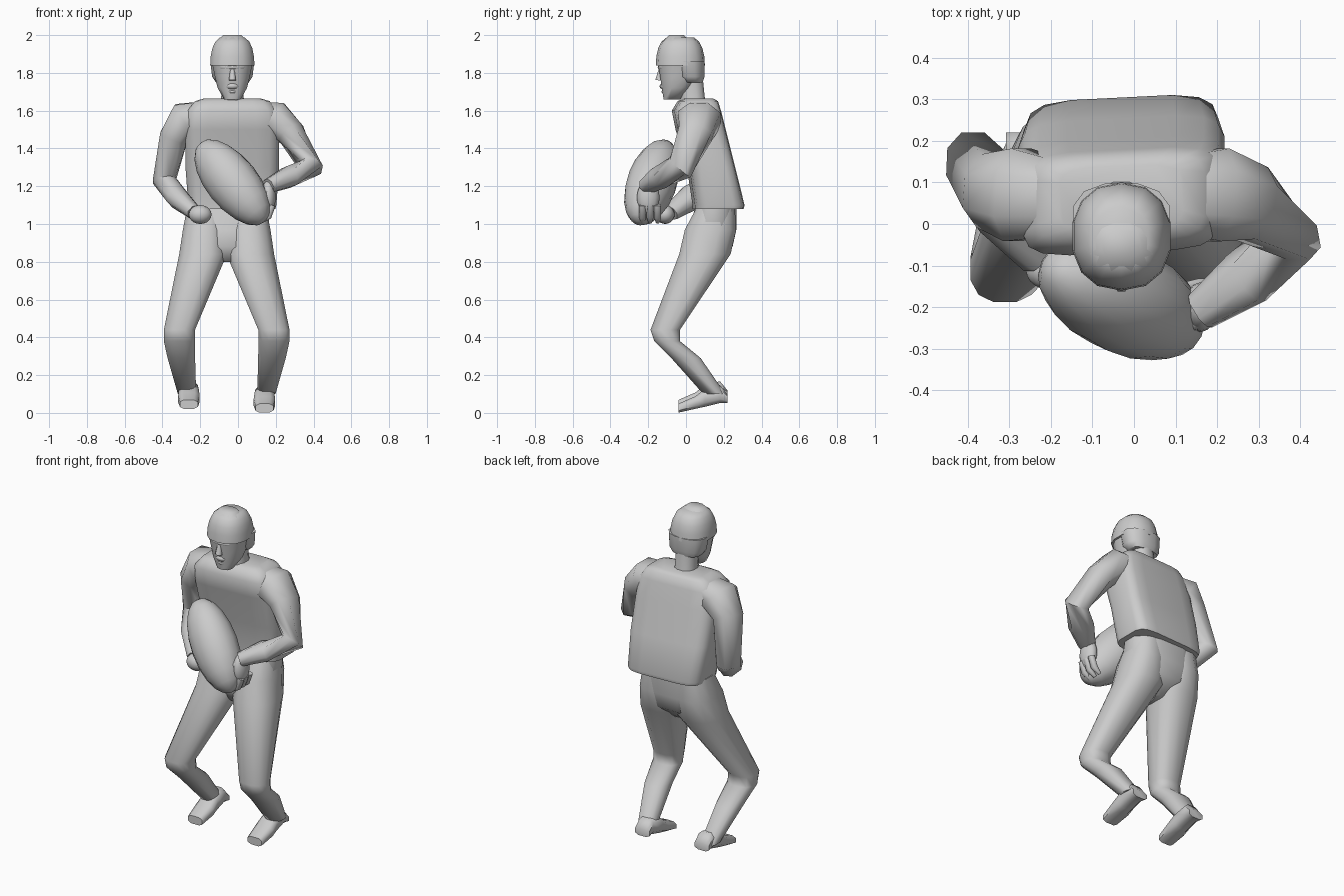
import bpy
import bmesh
from math import sin, cos, tau, radians
from mathutils import Vector

cube = bpy.data.objects.get("Cube")
if cube:
    bpy.data.objects.remove(cube, do_unlink=True)

X, Y, Z = Vector((1, 0, 0)), Vector((0, 1, 0)), Vector((0, 0, 1))
HEAD_X = -0.03


def finish(name, bm):
    """Turn the working mesh into a smooth object that keeps its hard edges."""
    bmesh.ops.recalc_face_normals(bm, faces=bm.faces)
    mesh = bpy.data.meshes.new(name)
    bm.to_mesh(mesh)
    bm.free()
    obj = bpy.data.objects.new(name, mesh)
    bpy.context.collection.objects.link(obj)
    bpy.ops.object.select_all(action='DESELECT')
    obj.select_set(True)
    bpy.context.view_layer.objects.active = obj
    bpy.ops.object.shade_smooth_by_angle(angle=radians(62))


def signed_power(value, exponent):
    return abs(value) ** exponent * (1 if value > 0 else -1)


def loft(name, rings, frames, sides, square):
    """Skin rings of (centre, radius_u, radius_v), each in its (u, v) frame."""
    bm = bmesh.new()
    loops = []
    for (centre, radius_u, radius_v), (u, v) in zip(rings, frames):
        loop = []
        for k in range(sides):
            angle = tau * (k + 0.5) / sides
            across = u * radius_u * signed_power(cos(angle), 2 / square)
            along = v * radius_v * signed_power(sin(angle), 2 / square)
            loop.append(bm.verts.new(Vector(centre) + across + along))
        loops.append(loop)
    for low, high in zip(loops, loops[1:]):
        for k in range(sides):
            n = (k + 1) % sides
            bm.faces.new((low[k], low[n], high[n], high[k]))
    bm.faces.new(loops[0])
    bm.faces.new(loops[-1])
    finish(name, bm)


def stack(name, x, levels, sides=12, square=2.4, skew=0):
    """Horizontal sections given as (z, half width, front y, back y)."""
    rings = [((x, (front + back) / 2, z), half, (back - front) / 2)
             for z, half, front, back in levels]
    loft(name, rings, [(X + Y * skew, Y)] * len(rings), sides, square)


def limb(name, joints, radii, depth=1.2):
    """Tube through the joints, with each ring square to the path."""
    points = [Vector(joint) for joint in joints]
    frames = []
    for i, point in enumerate(points):
        before, after = points[max(i - 1, 0)], points[min(i + 1, len(points) - 1)]
        tangent = ((point - before).normalized() + (after - point).normalized()).normalized()
        v = (Y - tangent * tangent.dot(Y)).normalized()
        frames.append((tangent.cross(v), v))
    rings = [(point, radius, radius * depth) for point, radius in zip(points, radii)]
    loft(name, rings, frames, sides=8, square=2.3)


def blob(name, centre, radii, direction=Z):
    """Low-poly ellipsoid whose third radius lies along the direction."""
    bm = bmesh.new()
    bmesh.ops.create_uvsphere(bm, u_segments=14, v_segments=10, radius=1)
    turn = Vector(direction).to_track_quat('Z', 'Y')
    for vert in bm.verts:
        scaled = Vector([c * r for c, r in zip(vert.co, radii)])
        vert.co = turn @ scaled + Vector(centre)
    finish(name, bm)


# Shirt, leaning forward with a boxy hem
stack("shirt", HEAD_X, [(1.08, 0.23, 0.04, 0.3), (1.1, 0.235, 0.04, 0.305),
                        (1.3, 0.25, 0.01, 0.255), (1.5, 0.25, -0.05, 0.205),
                        (1.6, 0.24, -0.07, 0.18), (1.65, 0.2, -0.04, 0.165),
                        (1.665, 0.15, -0.01, 0.14)], sides=16, square=5, skew=0.05)

# Trouser seat filling between the legs
stack("hips", -0.05, [(1.1, 0.22, 0.05, 0.27), (0.97, 0.22, 0.01, 0.27),
                      (0.88, 0.18, -0.01, 0.25), (0.8, 0.03, 0.02, 0.16)], square=2.6)

# Legs and feet, mirrored about the crotch; sections run waist, hip, thigh, knee, calf, ankle
LEG = [(0.11, 0.16, 1.1, 0.1, 0.1), (0.12, 0.13, 0.97, 0.115, 0.14),
       (0.125, 0.1, 0.84, 0.13, 0.14), (0.25, -0.11, 0.44, 0.085, 0.08),
       (0.25, -0.1, 0.38, 0.085, 0.07), (0.24, 0, 0.29, 0.075, 0.08),
       (0.21, 0.15, 0.1, 0.05, 0.06)]
FOOT = [(0.22, 0.05, 0.05, 0.1), (0.18, 0.05, 0.05, 0.15), (0.1, 0.055, 0.03, 0.13),
        (0.05, 0.06, 0.02, 0.09), (-0.04, 0.05, 0, 0.05)]
for label, side, lift in (("left", 1, 0), ("right", -1, 0.02)):
    crotch = -0.06
    sections = [((crotch + side * out, y, z), width, thick)
                for out, y, z, width, thick in LEG]
    loft(label + "_leg", sections, [(X, Y)] * len(LEG), sides=12, square=2.4)
    sections = [((crotch + side * 0.2, y, (low + high) / 2 + lift), width, (high - low) / 2)
                for y, width, low, high in FOOT]
    loft(label + "_foot", sections, [(X, Z)] * len(FOOT), sides=8, square=3)

# Arms from collarbone over shoulder and elbow to wrist
ARM_RADII = (0.08, 0.1, 0.08, 0.065, 0.06, 0.04)
limb("right_arm", [(-0.18, 0.06, 1.575), (-0.28, 0.07, 1.555), (-0.34, 0.08, 1.46),
                   (-0.39, 0.15, 1.23), (-0.32, 0.03, 1.14), (-0.23, -0.08, 1.06)], ARM_RADII)
limb("left_arm", [(0.1, 0.07, 1.575), (0.2, 0.07, 1.555), (0.28, 0.05, 1.48),
                  (0.385, -0.03, 1.3), (0.27, -0.13, 1.25), (0.16, -0.21, 1.2)], ARM_RADII)

# Hands cradling the ball
blob("right_hand", (-0.2, -0.11, 1.05), (0.05, 0.05, 0.06), X)
blob("left_hand", (0.16, -0.2, 1.14), (0.04, 0.06, 0.09))
for i in range(3):
    y = -0.23 + 0.04 * i
    limb("left_finger", [(0.18, y, 1.1), (0.16, y, 1.04), (0.12, y, 1.01)],
         (0.02, 0.02, 0.01), depth=1)
limb("left_thumb", [(0.16, -0.23, 1.18), (0.11, -0.26, 1.15)], (0.02, 0.01), depth=1)

# Ball tucked across the belly
blob("ball", (HEAD_X, -0.18, 1.22), (0.13, 0.14, 0.28), (-0.34, 0.16, 0.42))

# Neck and face
stack("neck", HEAD_X, [(1.62, 0.07, -0.03, 0.11), (1.68, 0.06, -0.03, 0.1),
                       (1.78, 0.06, -0.04, 0.09)])
stack("face", HEAD_X, [(1.66, 0.045, -0.12, -0.03), (1.72, 0.08, -0.13, 0.03),
                       (1.78, 0.095, -0.14, 0.07), (1.85, 0.11, -0.15, 0.08)])
blob("brow", (HEAD_X, -0.1, 1.83), (0.08, 0.05, 0.02))
blob("moustache", (HEAD_X, -0.11, 1.73), (0.04, 0.03, 0.02))
blob("lower_lip", (HEAD_X, -0.11, 1.7), (0.03, 0.02, 0.01))
limb("nose", [(HEAD_X, -0.13, 1.83), (HEAD_X, -0.14, 1.76)], (0.01, 0.02))

# Hair: nape, domed cap and crown
stack("hair_back", HEAD_X, [(1.75, 0.09, -0.02, 0.09), (1.78, 0.11, -0.05, 0.1),
                            (1.86, 0.12, -0.07, 0.1)])
dome = []
for step in range(5):
    angle = step * tau / 20
    shrink = cos(angle) ** 0.5
    dome.append(((HEAD_X, -0.03, 1.84 + 0.155 * sin(angle)), 0.12 * shrink, 0.13 * shrink))
loft("hair_cap", dome, [(X, Y)] * len(dome), sides=14, square=2.3)
stack("hair_crown", HEAD_X, [(1.97, 0.08, -0.12, 0.02), (2, 0.05, -0.09, -0.01)])
